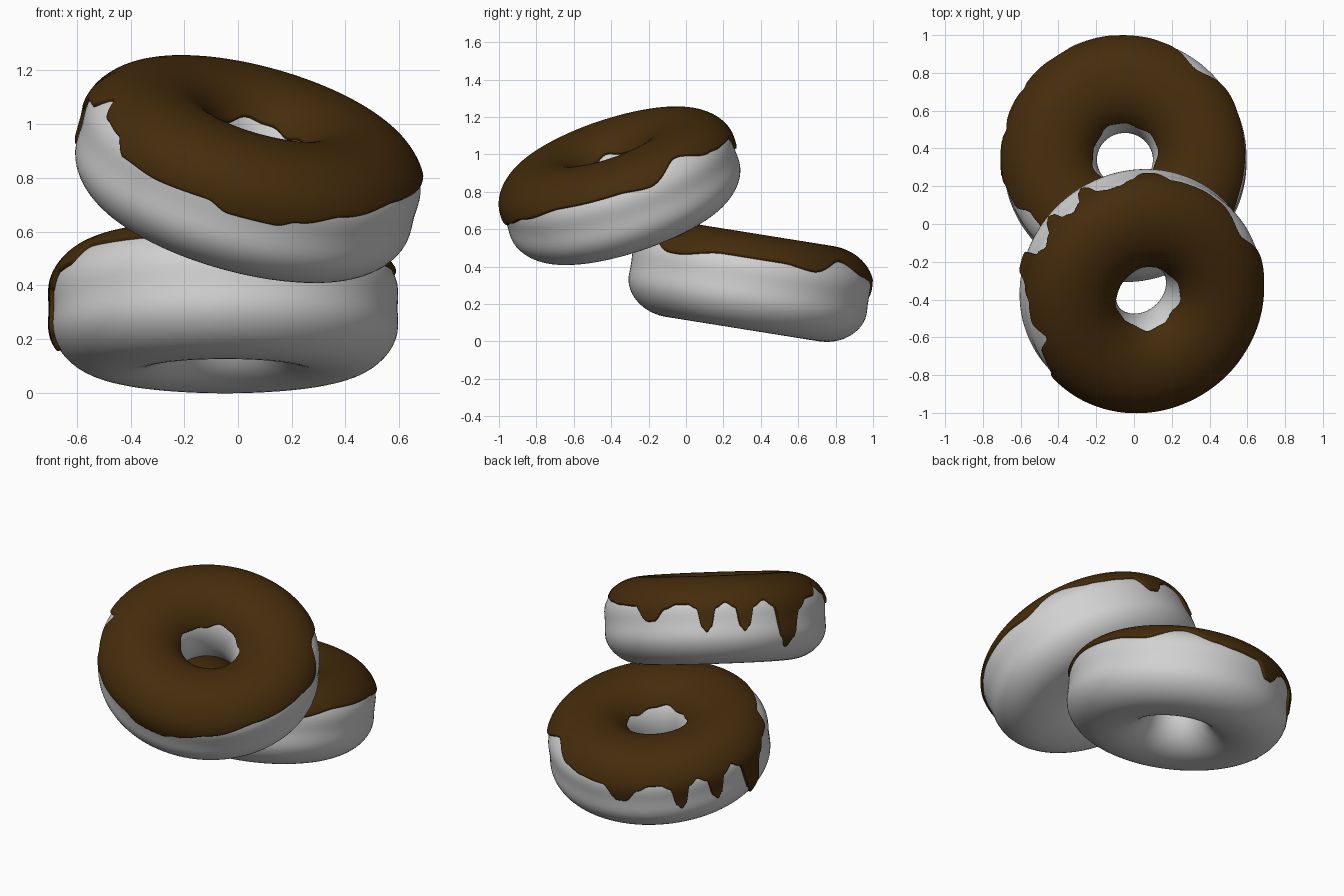
import bpy, bmesh, math
from mathutils import Vector, Matrix

if "Cube" in bpy.data.objects:
    bpy.data.objects.remove(bpy.data.objects["Cube"])

RING, HALF_W, HALF_H, ICING, P = 0.404, 0.256, 0.25, 0.015, 0.93
N_AZ = 540

# Outer icing edge: (azimuth in degrees, local height); includes the drips
EDGE = [(15, .13), (31, .11), (51, .185), (70, .125), (80, .11), (95, .10), (103, .01), (107, .01),
        (114, .08), (120, .105), (126, .105), (131, .08), (133.5, -.03), (136, -.06), (138.5, -.03),
        (141, .08), (146, .11), (151, .08), (153.5, -.03), (156, -.06), (158.5, -.03), (161, .08),
        (167, .115), (172, .08), (177, -.10), (181, -.16), (185, -.11), (189, .05), (196, .11),
        (204, .12), (213, .185), (221, .135), (231, .12), (238, .065), (254, .05), (272, .055),
        (280, .025), (296, .025), (303, .05), (320, .09), (345, .13), (375, .13)]


def smooth(t):
    t = min(1, max(0, t))
    return t * t * (3 - 2 * t)


def edge_height(deg, front_high):
    if deg < 15:
        deg += 360
    h = .13
    for (a0, z0), (a1, z1) in zip(EDGE, EDGE[1:]):
        if a0 <= deg <= a1:
            h = z0 + (z1 - z0) * smooth((deg - a0) / (a1 - a0))
            break
    if front_high:   # the lower donut has no overhang at its front
        w = smooth((deg - 206) / 10) * smooth((320 - deg) / 25)
        h += (.185 - h) * w
    return h


def power(v, p):
    return math.copysign(abs(v) ** p, v)


def section(t):
    """Point (radius, height) on the dough cross-section."""
    c, s = math.cos(t), math.sin(t)
    r = RING + HALF_W * power(c, P)
    z = HALF_H * power(s, P)
    if c > 0:
        r -= .018 * math.exp(-(z / .08) ** 2)   # soft waist round the outside
    return Vector((r, z))


def normal(t):
    d = section(t + .02) - section(t - .02)
    return Vector((d.y, -d.x)).normalized()


def lathe_point(rz, a):
    return (rz.x * math.cos(a), rz.x * math.sin(a), rz.y)


def make_object(name, rows, closed, mat, matrix):
    bm = bmesh.new()
    grid = [[bm.verts.new(p) for p in row] for row in rows]
    n, m = len(grid), len(grid[0])
    for i in range(n):
        for j in range(m if closed else m - 1):
            k, l = (i + 1) % n, (j + 1) % m
            bm.faces.new((grid[i][j], grid[k][j], grid[k][l], grid[i][l])).smooth = True
    bmesh.ops.recalc_face_normals(bm, faces=bm.faces)
    mesh = bpy.data.meshes.new(name)
    bm.to_mesh(mesh)
    bm.free()
    mesh.materials.append(mat)
    ob = bpy.data.objects.new(name, mesh)
    ob.matrix_world = matrix
    bpy.context.collection.objects.link(ob)
    return ob


def material(name, col):
    m = bpy.data.materials.new(name)
    m.diffuse_color = (*col, 1)
    m.use_nodes = True
    m.node_tree.nodes["Principled BSDF"].inputs["Base Color"].default_value = m.diffuse_color
    return m


dough_mat = material("pale_dough", (.64, .64, .64))
icing_mat = material("chocolate_icing", (.06, .025, .0035))


def dough_rows():
    return [[lathe_point(section(math.tau * (j + .5) / 64), math.tau * i / 128) for j in range(64)]
            for i in range(128)]


def icing_rows(front_high):
    rows = []
    m = 48
    for i in range(N_AZ):
        a = math.tau * i / N_AZ
        z_out = edge_height(360 * i / N_AZ, front_high)
        z_in = .13 + .01 * math.sin(4 * a) + .005 * math.sin(9 * a + 1)
        t0 = math.asin(power(z_out / HALF_H, 1 / P))
        t1 = math.pi - math.asin((z_in / HALF_H) ** (1 / P))
        row = []
        # rounded lip tucked into the dough at both edges, level over the top
        for j in range(m + 1):
            s = j / m
            s = .35 * s + .65 * (1 - math.cos(math.pi * s)) / 2
            t = t0 + (t1 - t0) * s
            d = min(t - t0, t1 - t) * .25
            off = ICING * math.sqrt(max(0, 1 - (1 - min(1, d / .012)) ** 2)) - (.003 if d < 1e-6 else 0)
            row.append(lathe_point(section(t) + normal(t) * off, a))
        rows.append(row)
    return rows


# Two donuts: name, centre, up direction, turn
for name, centre, up, turn in (
        ("lower", (-.048, .34, .313), (0, .16, 1), 0),
        ("upper", (.037, -.348, .825), (.28, -.335, 1), -15)):
    tilt = Vector((0, 0, 1)).rotation_difference(Vector(up)).to_matrix().to_4x4()
    mw = Matrix.Translation(centre) @ tilt @ Matrix.Rotation(math.radians(turn), 4, 'Z')
    make_object(name + "_dough", dough_rows(), True, dough_mat, mw)
    make_object(name + "_icing", icing_rows(name == "lower"), False, icing_mat, mw)
